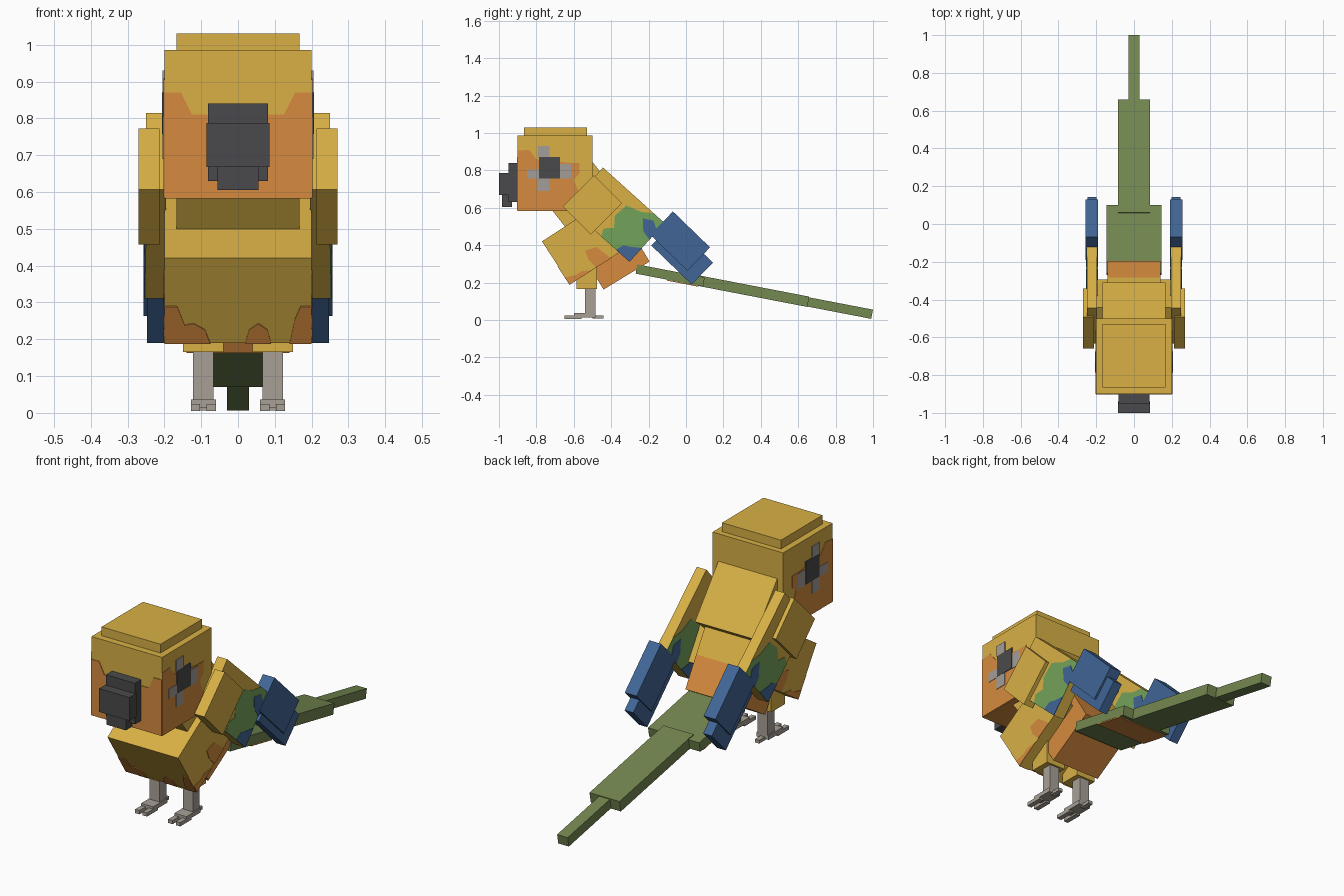
import bpy
import bmesh
from math import sin, cos, radians
from mathutils import Vector

cube = bpy.data.objects.get("Cube")
if cube:
    bpy.data.objects.remove(cube, do_unlink=True)


def material(name, rgb):
    """Flat material from 8-bit display colour, stored as linear."""
    linear = [((c / 255 + 0.055) / 1.055) ** 2.4 for c in rgb] + [1]
    mat = bpy.data.materials.new(name)
    mat.use_nodes = True
    mat.diffuse_color = linear
    shader = next(n for n in mat.node_tree.nodes if n.type == "BSDF_PRINCIPLED")
    shader.inputs["Base Color"].default_value = linear
    return mat


YELLOW = material("yellow feathers", (216, 176, 69))
ORANGE = material("orange feathers", (214, 139, 62))
OLIVE = material("olive tail", (116, 136, 81))
GREEN = material("green feathers", (116, 163, 90))
BLUE = material("blue feathers", (65, 102, 150))
CHARCOAL = material("charcoal", (74, 74, 76))
GREY = material("eye grey", (163, 157, 152))
LEG = material("leg grey", (168, 160, 150))

X, Y, Z = Vector((1, 0, 0)), Vector((0, 1, 0)), Vector((0, 0, 1))
SIDES = (("left", 1), ("right", -1))


def prism(name, mat, outline, origin, u, v, sweep):
    """Extrude a 2D outline lying in the plane (u, v) along the sweep vector."""
    bm = bmesh.new()
    face = bm.faces.new([bm.verts.new(origin + u * a + v * b) for a, b in outline])
    new = bmesh.ops.extrude_face_region(bm, geom=[face])["geom"]
    moved = [g for g in new if isinstance(g, bmesh.types.BMVert)]
    bmesh.ops.translate(bm, verts=moved, vec=sweep)
    bmesh.ops.recalc_face_normals(bm, faces=bm.faces)
    mesh = bpy.data.meshes.new(name)
    bm.to_mesh(mesh)
    bm.free()
    mesh.materials.append(mat)
    obj = bpy.data.objects.new(name, mesh)
    bpy.context.collection.objects.link(obj)
    return obj


def slab(name, mat, x0, x1, outline):
    """Side profile (y, z) given thickness from x0 to x1."""
    return prism(name, mat, outline, X * x0, Y, Z, X * (x1 - x0))


def tilted(corner, angle, points):
    """Points measured along and below a line that starts at corner."""
    a = radians(angle)
    return [(corner[0] + p * cos(a) + q * sin(a),
             corner[1] + p * sin(a) - q * cos(a)) for p, q in points]


def rect(corner, angle, length, depth):
    return tilted(corner, angle, [(0, 0), (length, 0), (length, depth), (0, depth)])


def block(y0, y1, z0, z1):
    return [(y0, z0), (y1, z0), (y1, z1), (y0, z1)]


def mirrored(half):
    return half + [(-x, z) for x, z in reversed(half)]


PAINT = 0.003

# Head and crown
slab("head", YELLOW, -0.2, 0.2, block(-0.9, -0.5, 0.585, 0.985))
slab("crown", YELLOW, -0.167, 0.167, block(-0.865, -0.53, 0.985, 1.03))
face = mirrored([(0.2, 0.585), (0.2, 0.87), (0.155, 0.87), (0.14, 0.84), (0.125, 0.81)])
prism("face_patch", ORANGE, face, Y * -0.9, X, Z, Y * -PAINT)
prism("chin_patch", ORANGE, block(-0.2, 0.2, -0.9, -0.5), Z * 0.585, X, Y, Z * -PAINT)

# Beak
slab("beak_base", CHARCOAL, -0.082, 0.082, block(-0.95, -0.9, 0.63, 0.84))
slab("beak_upper", CHARCOAL, -0.086, 0.086, block(-1.0, -0.94, 0.668, 0.787))
slab("beak_lower", CHARCOAL, -0.055, 0.055, block(-0.985, -0.93, 0.605, 0.67))

# Cheeks and eyes
cheek = [(-0.9, 0.585), (-0.9, 0.905), (-0.84, 0.91), (-0.8, 0.86), (-0.62, 0.84),
         (-0.57, 0.84), (-0.57, 0.78), (-0.6, 0.75), (-0.58, 0.7), (-0.54, 0.66),
         (-0.5, 0.65), (-0.5, 0.585)]
eye_marks = [("top", block(-0.79, -0.73, 0.87, 0.93)),
             ("bottom", block(-0.79, -0.73, 0.69, 0.76)),
             ("front", block(-0.85, -0.785, 0.755, 0.805)),
             ("back", block(-0.675, -0.615, 0.755, 0.835))]
for side, s in SIDES:
    slab(side + "_cheek_patch", ORANGE, s * 0.2, s * 0.203, cheek)
    slab(side + "_eye", CHARCOAL, s * 0.2, s * 0.206, block(-0.787, -0.675, 0.757, 0.872))
    for part, outline in eye_marks:
        slab(f"{side}_eye_ring_{part}", GREY, s * 0.2, s * 0.205, outline)

# Neck, chest and rump
slab("neck_and_back", YELLOW, -0.167, 0.167, rect((-0.56, 0.92), -51.5, 0.4, 0.33))
slab("chest", YELLOW, -0.2, 0.2, rect((-0.77, 0.42), 33, 0.39, 0.275))
slab("rump_upper", YELLOW, -0.14, 0.14, rect((-0.617, 0.453), 31.3, 0.288, 0.17))
slab("rump_lower", ORANGE, -0.14, 0.14, rect((-0.529, 0.308), 31.3, 0.288, 0.17))

# Orange mottling on the chest front, measured up from its lower edge
tilt = radians(33)
up = Vector((0, -sin(tilt), cos(tilt)))
out = Vector((0, -cos(tilt), -sin(tilt)))
spots = [[(-0.2, 0), (-0.2, 0.12), (-0.165, 0.12), (-0.145, 0.06), (-0.12, 0.065),
          (-0.09, 0.045), (-0.075, 0)],
         [(0.02, 0), (0.03, 0.045), (0.055, 0.065), (0.08, 0.045), (0.09, 0)],
         [(0.14, 0), (0.155, 0.08), (0.17, 0.12), (0.2, 0.12), (0.2, 0)]]
for i, spot in enumerate(spots):
    prism(f"chest_spot_{i}", ORANGE, spot, Vector((0, -0.62, 0.189)), X, up, out * PAINT)
flank_low = [(-0.62, 0.19), (-0.645, 0.228), (-0.59, 0.24), (-0.56, 0.26), (-0.5, 0.267)]
flank_high = [(-0.54, 0.37), (-0.48, 0.39), (-0.4, 0.33), (-0.48, 0.281), (-0.52, 0.32)]
for side, s in SIDES:
    slab(side + "_flank_spot_low", ORANGE, s * 0.2, s * 0.203, flank_low)
    slab(side + "_flank_spot_high", ORANGE, s * 0.2, s * 0.203, flank_high)

# Wings with green and blue painted feathers on both faces
WING = (-0.444, 0.815)
green = [(0.229, 0.067), (0.31, 0.04), (0.366, 0), (0.443, 0), (0.443, 0.28),
         (0.24, 0.28), (0.22, 0.24), (0.26, 0.2), (0.22, 0.15)]
blue_edge = [(0.443, 0.28), (0.345, 0.28), (0.36, 0.235), (0.394, 0.216), (0.443, 0.18)]
blue_spot = [(0.34, 0.06), (0.39, 0.03), (0.443, 0.06), (0.443, 0.12), (0.39, 0.11)]
for side, s in SIDES:
    slab(side + "_wing", YELLOW, s * 0.195, s * 0.25, rect(WING, -42, 0.443, 0.28))
    slab(side + "_shoulder", YELLOW, s * 0.213, s * 0.27, rect((-0.492, 0.773), -45, 0.212, 0.235))
    slab(side + "_wing_tip", BLUE, s * 0.19, s * 0.257, rect((-0.07, 0.58), -44, 0.276, 0.174))
    slab(side + "_wing_tip_inner", BLUE, s * 0.198, s * 0.247, rect((-0.072, 0.515), -44, 0.3, 0.163))
    for where, x, step in (("outer", 0.25, 1), ("inner", 0.195, -1)):
        for name, mat, shape, lift in (("green", GREEN, green, 1),
                                       ("blue_edge", BLUE, blue_edge, 2),
                                       ("blue_spot", BLUE, blue_spot, 2)):
            slab(f"{side}_wing_{name}_{where}", mat, s * x,
                 s * (x + step * lift * 0.002), tilted(WING, -42, shape))

# Tail in three narrowing feathers
slab("tail_base", OLIVE, -0.145, 0.145, rect((-0.26, 0.297), -10.9, 0.367, 0.05))
slab("tail_middle", OLIVE, -0.085, 0.085, rect((0.06, 0.24), -10.9, 0.61, 0.056))
slab("tail_tip", OLIVE, -0.03, 0.03, rect((0.6, 0.132), -10.9, 0.407, 0.05))
slab("tail_under_patch", ORANGE, -0.145, 0.145, rect((-0.1, 0.215), -10.9, 0.17, 0.005))

# Legs and feet
for side, s in SIDES:
    slab(side + "_thigh", YELLOW, s * 0.04, s * 0.15, block(-0.585, -0.475, 0.165, 0.3))
    slab(side + "_leg", LEG, s * 0.066, s * 0.122, block(-0.54, -0.485, 0.02, 0.17))
    slab(side + "_foot", LEG, s * 0.06, s * 0.128, block(-0.6, -0.485, 0.014, 0.036))
    for toe, x in (("inner", 0.06), ("outer", 0.103)):
        slab(f"{side}_{toe}_toe", LEG, s * x, s * (x + 0.025), block(-0.65, -0.56, 0.005, 0.024))
    slab(side + "_back_toe", LEG, s * 0.082, s * 0.107, block(-0.5, -0.44, 0.007, 0.024))
